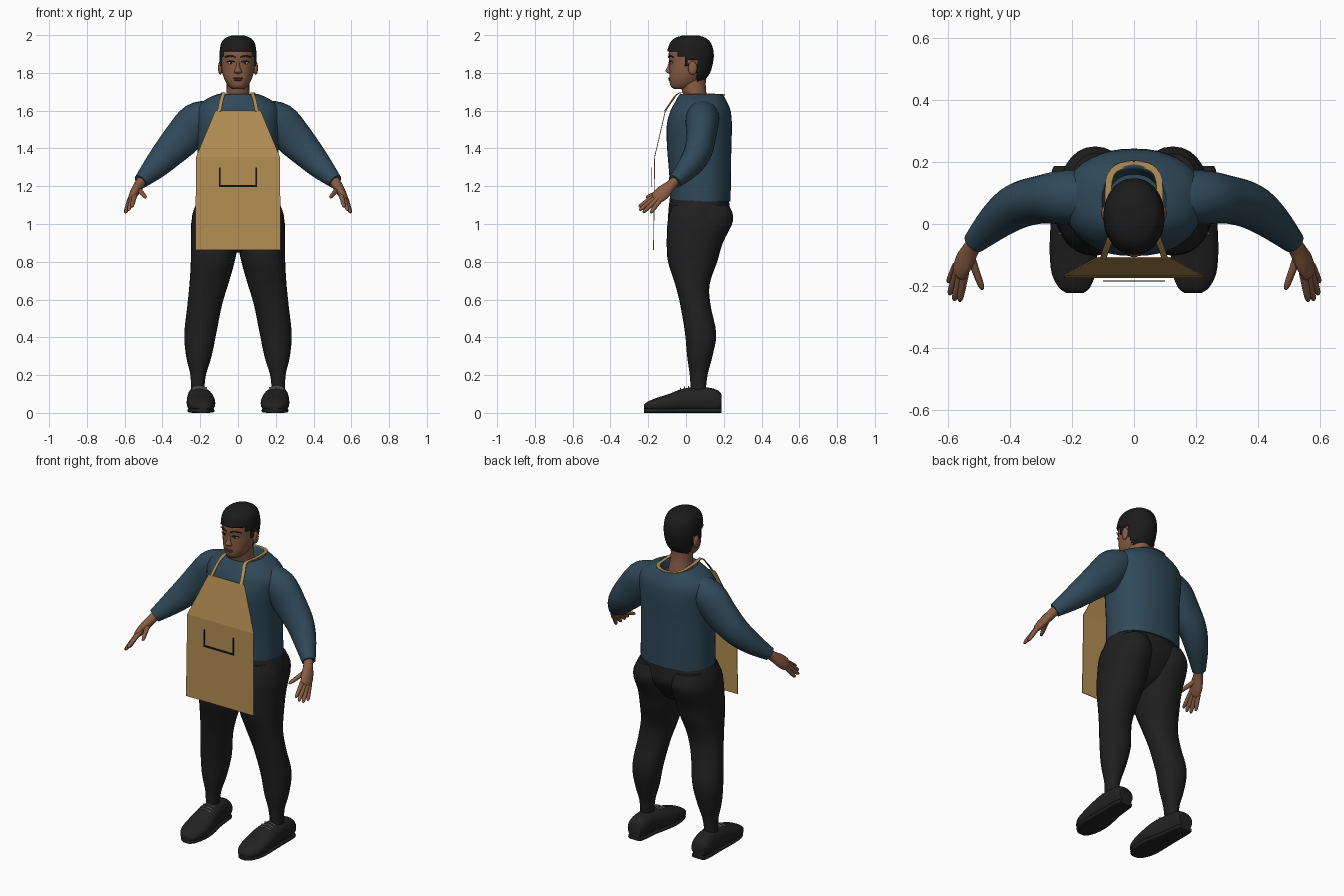
import bpy, bmesh, math
from mathutils import Vector as V

if "Cube" in bpy.data.objects:
    bpy.data.objects.remove(bpy.data.objects["Cube"])


def material(name, rgb):
    m = bpy.data.materials.new(name)
    m.diffuse_color = (*rgb, 1)
    m.use_nodes = True
    m.node_tree.nodes["Principled BSDF"].inputs["Base Color"].default_value = m.diffuse_color
    return m


SKIN = material("brown skin", (.25, .108, .058))
SHIRT = material("navy blue shirt", (.029, .066, .098))
CLOTH = material("black trousers", (.014, .014, .014))
SHOE = material("black shoe", (.016, .016, .016))
HAIR = material("black hair", (.011, .011, .011))
TAN = material("tan apron", (.45, .27, .09))
INK = material("dark navy trim", (.008, .014, .022))
WHITE = material("off white", (.6, .58, .56))
LIP = material("lip brown", (.16, .058, .042))


def finish(name, bm, mat, mirror=False, smooth=True, thick=0):
    bmesh.ops.recalc_face_normals(bm, faces=bm.faces)
    me = bpy.data.meshes.new(name)
    bm.to_mesh(me)
    bm.free()
    me.materials.append(mat)
    ob = bpy.data.objects.new(name, me)
    bpy.context.collection.objects.link(ob)
    if thick:
        ob.modifiers.new("thickness", "SOLIDIFY").thickness = thick
    if mirror:
        ob.modifiers.new("mirror", "MIRROR").use_mirror_merge = False
    if smooth:
        bpy.context.view_layer.objects.active = ob
        ob.select_set(True)
        bpy.ops.object.shade_smooth_by_angle(angle=math.radians(50))
        ob.select_set(False)
    return ob


def refine(rows, n):
    """Catmull-Rom interpolation between rows of numbers."""
    out = []
    for i in range(len(rows) - 1):
        p = [rows[max(0, min(len(rows) - 1, i + k))] for k in (-1, 0, 1, 2)]
        for j in range(n):
            t = j / n
            out.append([.5 * (2*b + (c-a)*t + (2*a-5*b+4*c-d)*t*t + (3*b-a-3*c+d)*t**3)
                        for a, b, c, d in zip(*p)])
    return out + [list(rows[-1])]


def loft(rings, seg=24, power=2.0, caps=True):
    """Skin rings of (centre, half axis a, half axis b)."""
    bm = bmesh.new()
    loops = []
    for c, a, b in rings:
        loop = []
        for k in range(seg):
            w = 2 * math.pi * k / seg
            x, y = math.cos(w), math.sin(w)
            x = math.copysign(abs(x) ** (2 / power), x)
            y = math.copysign(abs(y) ** (2 / power), y)
            loop.append(bm.verts.new(c + a * x + b * y))
        loops.append(loop)
    for p, q in zip(loops, loops[1:]):
        for k in range(seg):
            j = (k + 1) % seg
            bm.faces.new((p[k], p[j], q[j], q[k]))
    if caps:
        bm.faces.new(loops[0])
        bm.faces.new(loops[-1])
    return bm


def stack(rows, n=4):
    """Horizontal rings from rows of z, x min, x max, y min, y max."""
    return [(V(((a+b)/2, (c+d)/2, z)), V(((b-a)/2, 0, 0)), V((0, (d-c)/2, 0)))
            for z, a, b, c, d in refine(rows, n)]


def centred(rows):
    return [(z, -rx, rx, yf, yb) for z, yf, yb, rx in rows]


def tube(rows, n=4):
    """Rings across a path of x, y, z, radius near y, other radius."""
    rows = refine(rows, n)
    pts = [V(r[:3]) for r in rows]
    rings = []
    for i, r in enumerate(rows):
        t = (pts[min(i+1, len(pts)-1)] - pts[max(i-1, 0)]).normalized()
        v = V((0, 1, 0)) if abs(t.y) < .85 else V((1, 0, 0))
        v = (v - t * v.dot(t)).normalized()
        rings.append((pts[i], v * r[3], t.cross(v) * r[4]))
    return rings


def ball(name, loc, size, mat, mirror=False):
    bm = bmesh.new()
    bmesh.ops.create_uvsphere(bm, u_segments=16, v_segments=10, radius=1)
    for v in bm.verts:
        v.co = V((v.co.x*size[0], v.co.y*size[1], v.co.z*size[2])) + V(loc)
    return finish(name, bm, mat, mirror)


def sheet(name, points, mat, thick, faces=None, mirror=False):
    bm = bmesh.new()
    vs = [bm.verts.new(p) for p in points]
    for f in faces or [range(len(vs))]:
        bm.faces.new([vs[i] for i in f])
    return finish(name, bm, mat, mirror, False, thick)


# Shirt body with an open collar folding inward
torso = centred([(1.12, -.085, .236, .215), (1.25, -.088, .238, .214), (1.4, -.1, .24, .215),
                 (1.52, -.102, .243, .222), (1.6, -.082, .236, .222), (1.65, -.055, .215, .185),
                 (1.685, -.035, .193, .115), (1.678, -.026, .175, .1), (1.63, -.02, .16, .085)])
finish("shirt_body", loft(stack(torso), 40, 2.25), SHIRT)

# Sleeves
finish("sleeve", loft(tube([(.12, .09, 1.59, .08, .07), (.215, .086, 1.545, .088, .1),
                            (.29, .08, 1.46, .078, .1), (.37, .06, 1.375, .073, .084),
                            (.44, .012, 1.3, .06, .066), (.515, -.06, 1.225, .037, .039)])),
       SHIRT, True)

# Hands: palm, four fingers and a thumb
finish("palm", loft(tube([(.505, -.05, 1.235, .027, .027), (.525, -.08, 1.205, .028, .027),
                          (.547, -.12, 1.168, .04, .024), (.563, -.155, 1.138, .036, .018),
                          (.568, -.166, 1.13, .02, .01)]), 16), SKIN, True)
fingers = {"index_finger": ((.545, -.155, 1.158), (.562, -.25, 1.09)),
           "middle_finger": ((.557, -.155, 1.145), (.58, -.247, 1.072)),
           "ring_finger": ((.567, -.148, 1.135), (.595, -.228, 1.06)),
           "little_finger": ((.573, -.135, 1.13), (.598, -.188, 1.058)),
           "thumb": ((.527, -.105, 1.185), (.488, -.212, 1.14))}
for name, (a, b) in fingers.items():
    a, b = V(a), V(b)
    rows = [(*a.lerp(b, t), r, r) for t, r in
            ((0, .014), (.4, .0125), (.75, .011), (.94, .008), (1, .002))]
    finish(name, loft(tube(rows, 2), 10), SKIN, True)

# Trousers: hips and legs
hips = centred([(1.145, -.085, .225, .205), (1.08, -.092, .232, .232), (1.02, -.096, .232, .243),
                (.95, -.098, .19, .2), (.89, -.08, .14, .12), (.85, -.03, .06, .04)])
finish("trouser_hips", loft(stack(hips), 32, 2.2), CLOTH)
leg = [(1.1, .03, .215, -.07, .228), (1.02, .004, .246, -.096, .25), (.9, .0, .25, -.102, .195),
       (.8, .018, .25, -.095, .165), (.68, .052, .257, -.057, .125), (.57, .085, .268, -.03, .13),
       (.42, .115, .284, -.005, .16), (.3, .14, .275, .006, .14), (.2, .17, .252, .02, .114),
       (.11, .18, .25, .025, .104)]
finish("trouser_leg", loft(stack(leg), 28, 2.15), CLOTH, True)

# Shoes: rings from toe to heel (y, bottom, top, half width, centre x)
shoe = [(-.222, .02, .042, .028, .19), (-.205, .012, .058, .05, .192), (-.16, .006, .078, .07, .195),
        (-.09, .004, .1, .076, .196), (-.02, .006, .127, .07, .2), (.06, .006, .137, .06, .208),
        (.13, .004, .132, .056, .212), (.17, .01, .118, .052, .213), (.187, .02, .1, .045, .213)]
finish("shoe", loft([(V((cx, y, (a+b)/2)), V((w, 0, 0)), V((0, 0, (b-a)/2)))
                     for y, a, b, w, cx in refine(shoe, 3)], 24, 2.5), SHOE, True)
finish("shoe_sole", loft([(V((cx, y, .012)), V((w*.94, 0, 0)), V((0, 0, .012)))
                          for y, a, b, w, cx in refine(shoe, 2)], 20, 4), SHOE, True)
for i in range(3):
    y, z = -.03 + .022 * i, .127 + .005 * i
    finish("shoelace", loft(tube([(.165, y, z-.004, .003, .003), (.203, y, z+.004, .003, .003),
                                  (.242, y, z-.004, .003, .003)], 2), 6), WHITE, True)

# Neck and head
finish("neck", loft(stack(centred([(1.6, -.01, .125, .075), (1.67, -.012, .112, .064),
                                   (1.72, -.025, .105, .06), (1.77, -.03, .105, .06)]))), SKIN)
head = [(1.714, -.06, -.005, .028), (1.728, -.08, .045, .048), (1.76, -.088, .085, .069),
        (1.8, -.088, .115, .083), (1.85, -.088, .13, .089), (1.9, -.092, .135, .09),
        (1.945, -.078, .122, .082), (1.975, -.05, .094, .06), (1.99, -.005, .05, .02)]
finish("head", loft(stack(centred(head)), 32, 2.1), SKIN)

# Hair: a shell over the skull trimmed along the hairline
shell = [(z + (.009 if z > 1.94 else 0), f - .009, b + .012, r + .008) for z, f, b, r in head[1:]]
bm = loft(stack(centred(shell), 8), 56, 2.1)


def hairline(y):
    if y < -.045:
        return 1.912
    if y < -.005:
        return 1.885
    if y < .015:
        return 1.84
    return 1.868 if y < .06 else 1.75


cut = [f for f in bm.faces if f.calc_center_median().z < hairline(f.calc_center_median().y)]
bmesh.ops.delete(bm, geom=cut, context="FACES")
finish("hair", bm, HAIR, thick=.008)

# Face features
ball("ear", (.094, .035, 1.825), (.012, .024, .036), SKIN, True)
finish("nose", loft(stack(centred([(1.862, -.09, -.07, .008), (1.83, -.1, -.07, .011),
                                   (1.81, -.109, -.07, .019), (1.8, -.1, -.07, .02),
                                   (1.795, -.088, -.07, .012)])), 14), SKIN)
ball("eye", (.037, -.074, 1.853), (.017, .008, .007), WHITE, True)
ball("iris", (.037, -.079, 1.853), (.007, .005, .0065), INK, True)
ball("upper_lip", (0, -.086, 1.772), (.026, .009, .005), LIP)
ball("lower_lip", (0, -.085, 1.763), (.022, .009, .006), LIP)
finish("eyelid_line", loft(tube([(.018, -.087, 1.857, .002, .003), (.037, -.085, 1.863, .002, .003),
                                 (.06, -.071, 1.857, .002, .003)]), 8), HAIR, True)
finish("eyebrow", loft(tube([(.013, -.093, 1.882, .003, .003), (.04, -.087, 1.891, .003, .005),
                             (.07, -.064, 1.883, .002, .003)]), 8), HAIR, True)

# Apron: skirt and tapering bib
sheet("apron", [(-.226, -.174, .862), (.226, -.174, .862), (.222, -.168, 1.355),
                (-.222, -.168, 1.355), (-.12, -.111, 1.6), (.12, -.111, 1.6)],
      TAN, .004, [(0, 1, 2, 3), (3, 2, 5, 4)])

# Pocket seam
for name, x0, x1, z0, z1 in (("pocket_side", .092, .1, 1.2, 1.3), ("pocket_base", 0, .1, 1.197, 1.206)):
    sheet(name, [(x0, -.186, z0), (x1, -.186, z0), (x1, -.186, z1), (x0, -.186, z1)],
          INK, .004, mirror=True)

# Neck strap ribbon from bib corner round to the nape
path = refine([(.1, -.113, 1.598), (.088, -.075, 1.655), (.076, -.036, 1.695), (.083, .05, 1.693),
               (.08, .14, 1.69), (.055, .182, 1.688), (0, .196, 1.685)], 4)
points = []
for i, p in enumerate(path):
    t = V(path[min(i+1, len(path)-1)]) - V(path[max(i-1, 0)])
    side = V((t.y, -t.x, 0)).normalized() * .01
    points += [V(p) - side, V(p) + side]
sheet("apron_strap", points, TAN, .004,
      [(2*i, 2*i+1, 2*i+3, 2*i+2) for i in range(len(path)-1)], True)
